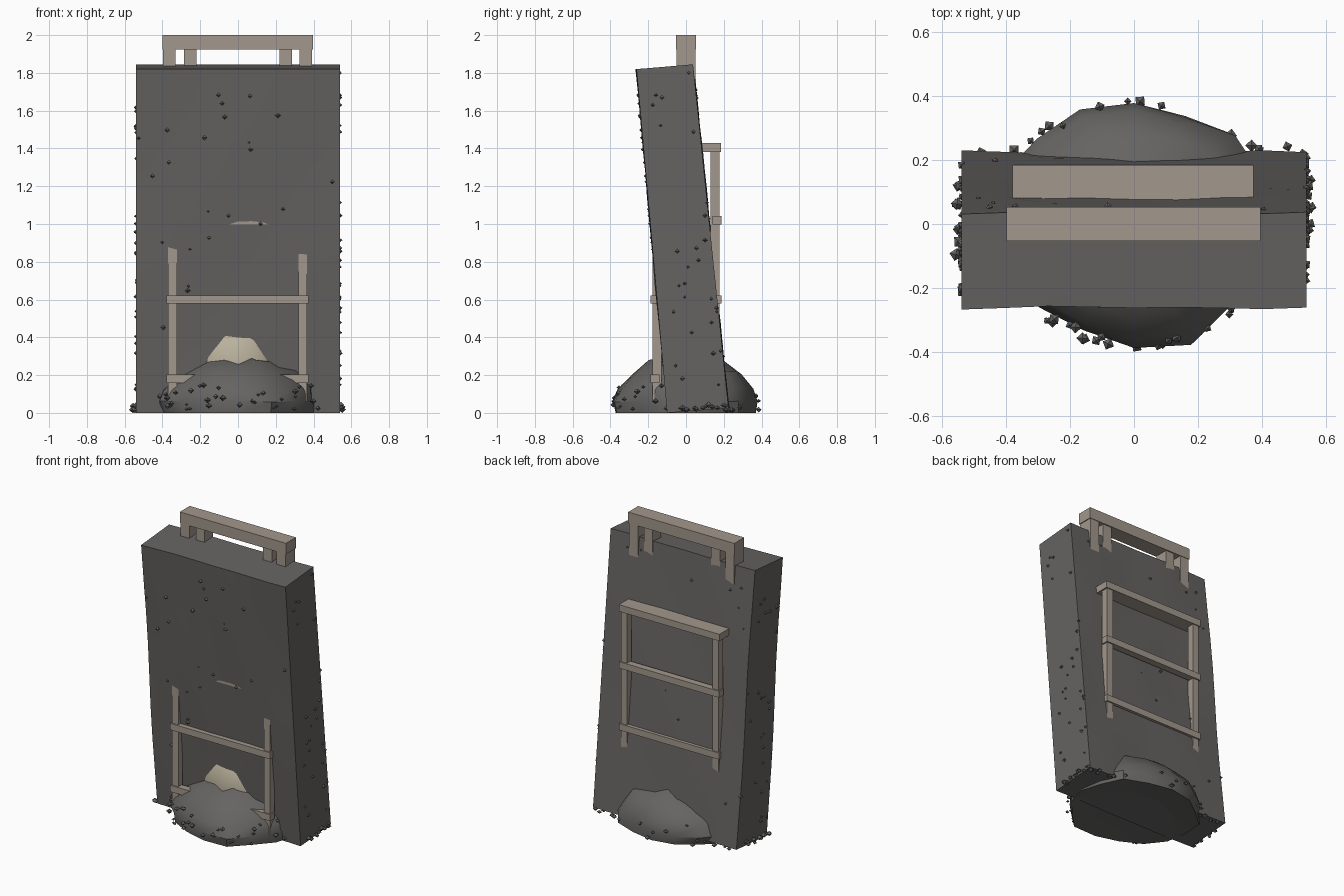
import bpy, bmesh, math, random
from mathutils import Vector, Matrix

if "Cube" in bpy.data.objects:
    bpy.data.objects.remove(bpy.data.objects["Cube"])

random.seed(7)


def material(name, rgb):
    m = bpy.data.materials.new(name)
    m.diffuse_color = (*rgb, 1)
    m.use_nodes = True
    m.node_tree.nodes["Principled BSDF"].inputs["Base Color"].default_value = m.diffuse_color
    return m


SLAB = material("dark_rock", (0.13, 0.125, 0.12))
RUBBLE = material("rubble_rock", (0.13, 0.127, 0.123))
WOOD = material("weathered_wood", (0.36, 0.31, 0.265))
PALE = material("pale_stone", (0.50, 0.45, 0.34))


def finish(bm, name, mat, smooth=None):
    bmesh.ops.recalc_face_normals(bm, faces=bm.faces)
    me = bpy.data.meshes.new(name)
    bm.to_mesh(me)
    bm.free()
    ob = bpy.data.objects.new(name, me)
    bpy.context.collection.objects.link(ob)
    me.materials.append(mat)
    if smooth:
        bpy.ops.object.select_all(action='DESELECT')
        ob.select_set(True)
        bpy.context.view_layer.objects.active = ob
        bpy.ops.object.shade_smooth_by_angle(angle=math.radians(smooth))
    return ob


def box(name, x0, x1, y0, y1, z0, z1, mat=WOOD):
    bm = bmesh.new()
    bmesh.ops.create_cube(bm, size=1)
    for v in bm.verts:
        v.co = ((x0 + x1) / 2 + v.co.x * (x1 - x0),
                (y0 + y1) / 2 + v.co.y * (y1 - y0),
                (z0 + z1) / 2 + v.co.z * (z1 - z0))
    return finish(bm, name, mat)


# Leaning slab: t runs front to back, h bottom to top
def slab_point(x, t, h):
    low = Vector((x, -0.10, 0.0)).lerp(Vector((x, 0.225, 0.025)), t)
    high = Vector((x, -0.262, 1.82)).lerp(Vector((x, 0.037, 1.845)), t)
    return low.lerp(high, h)


bm = bmesh.new()
bmesh.ops.create_cube(bm, size=1)
bmesh.ops.subdivide_edges(bm, edges=bm.edges[:], cuts=7, use_grid_fill=True)
for v in bm.verts:
    c = v.co.copy()
    v.co = slab_point(c.x * 1.08, c.y + 0.5, c.z + 0.5)
    if abs(c.y) > 0.49:  # gentle undulation of the broad faces
        v.co.y += 0.006 * math.sin(c.x * 11 + 0.8) * math.cos(c.z * 9 + c.x * 3)
finish(bm, "leaning_slab", SLAB, 30)

# Rubble mound: uneven elliptical dome around the foot
profile = [(0.97, 0.0), (1.0, 0.06), (0.94, 0.13), (0.76, 0.21),
           (0.52, 0.26), (0.25, 0.29)]
N = 16
bm = bmesh.new()
wobble = [random.uniform(0.94, 1.05) for _ in range(N)]
rings = []
for f, z in profile:
    ring = []
    for i in range(N):
        a = math.tau * i / N
        k = f * wobble[i] * random.uniform(0.97, 1.03)
        zz = z * random.uniform(0.9, 1.08)
        ring.append(bm.verts.new((0.445 * k * math.cos(a), 0.39 * k * math.sin(a), zz)))
    rings.append(ring)
for r0, r1 in zip(rings, rings[1:]):
    for i in range(N):
        j = (i + 1) % N
        bm.faces.new((r0[i], r0[j], r1[j], r1[i]))
for ring, z in ((rings[0], 0.04), (rings[-1], 0.29)):
    mid = bm.verts.new((0, 0, z))
    for i in range(N):
        bm.faces.new((ring[i], ring[(i + 1) % N], mid))
finish(bm, "rubble_mound", RUBBLE, 35)

# Pale boulder showing above the mound
bm = bmesh.new()
bmesh.ops.create_icosphere(bm, subdivisions=2, radius=1)
for v in bm.verts:
    v.co = (v.co.x * 0.25, v.co.y * 0.172, 0.25 + v.co.z * (0.29 if v.co.z > 0 else 0.2))
finish(bm, "pale_boulder", PALE, 35)

# Timber cage: four posts, rungs front and back, top deck
for side, s in (("front", -1), ("back", 1)):
    for hand, x in (("left", -0.347), ("right", 0.342)):
        ya, yb = sorted((s * 0.13, s * 0.178))
        box(f"{side}_post_{hand}", x - 0.023, x + 0.023, ya, yb, 0.06, 1.40)
    for i, z in enumerate((0.18, 0.60, 1.02)):
        ya, yb = sorted((s * 0.14, s * 0.187))
        box(f"{side}_rung_{i + 1}", -0.378, 0.373, ya, yb, z - 0.022, z + 0.022)
box("cage_top_deck", -0.38, 0.375, -0.185, 0.185, 1.382, 1.428)

# Head beam on four short legs
box("head_beam", -0.40, 0.397, -0.053, 0.053, 1.925, 2.0)
for i, (x0, x1) in enumerate(((-0.397, -0.33), (-0.285, -0.22), (0.22, 0.285), (0.325, 0.392))):
    half = 0.05 if i in (0, 3) else 0.045
    box(f"beam_leg_{i + 1}", x0, x1, -half, half, 1.70, 1.925)

# Loose chips: little octahedra stuck to every surface
chips = bmesh.new()


def chip(p, r):
    p = Vector(p)
    p.z = max(p.z, r * 0.8)
    a = random.uniform(0, math.tau)
    top, bottom = (chips.verts.new(p + Vector((0, 0, s * r * 0.8))) for s in (1, -1))
    ring = [chips.verts.new(p + Vector((r * math.cos(a + i * math.pi / 2),
                                        r * math.sin(a + i * math.pi / 2), 0)))
            for i in range(4)]
    for i in range(4):
        chips.faces.new((ring[i], ring[(i + 1) % 4], top))
        chips.faces.new((ring[(i + 1) % 4], ring[i], bottom))


U = random.uniform
for _ in range(24):  # front face
    chip(slab_point(U(-0.53, 0.53), 0, U(0.12, 0.97)), U(0.009, 0.017))
for _ in range(14):  # back face
    chip(slab_point(U(-0.53, 0.53), 1, U(0.1, 0.98)), U(0.008, 0.014))
for s in (-1, 1):  # narrow sides and their feet
    for _ in range(28):
        chip(slab_point(s * 0.54, U(0.02, 1), U(0.05, 0.98)), U(0.009, 0.016))
    for _ in range(14):
        chip(slab_point(s * U(0.53, 0.56), U(0, 1), U(0, 0.015)), U(0.014, 0.022))
for _ in range(14):  # back foot
    chip((U(0.25, 0.55) * random.choice((-1, 1, 1)), U(0.21, 0.25), 0.015), U(0.012, 0.022))
for lo, hi, count in ((1.08, 1.92, 36), (0.1, 0.9, 10)):  # mound
    for _ in range(count):
        a, z = U(lo, hi) * math.pi, U(0.01, 0.15)
        k = 1.0 - max(0, z - 0.07) * 0.8
        chip((0.44 * k * math.cos(a), 0.385 * k * math.sin(a), z), U(0.011, 0.02))
finish(chips, "loose_chips", RUBBLE)
